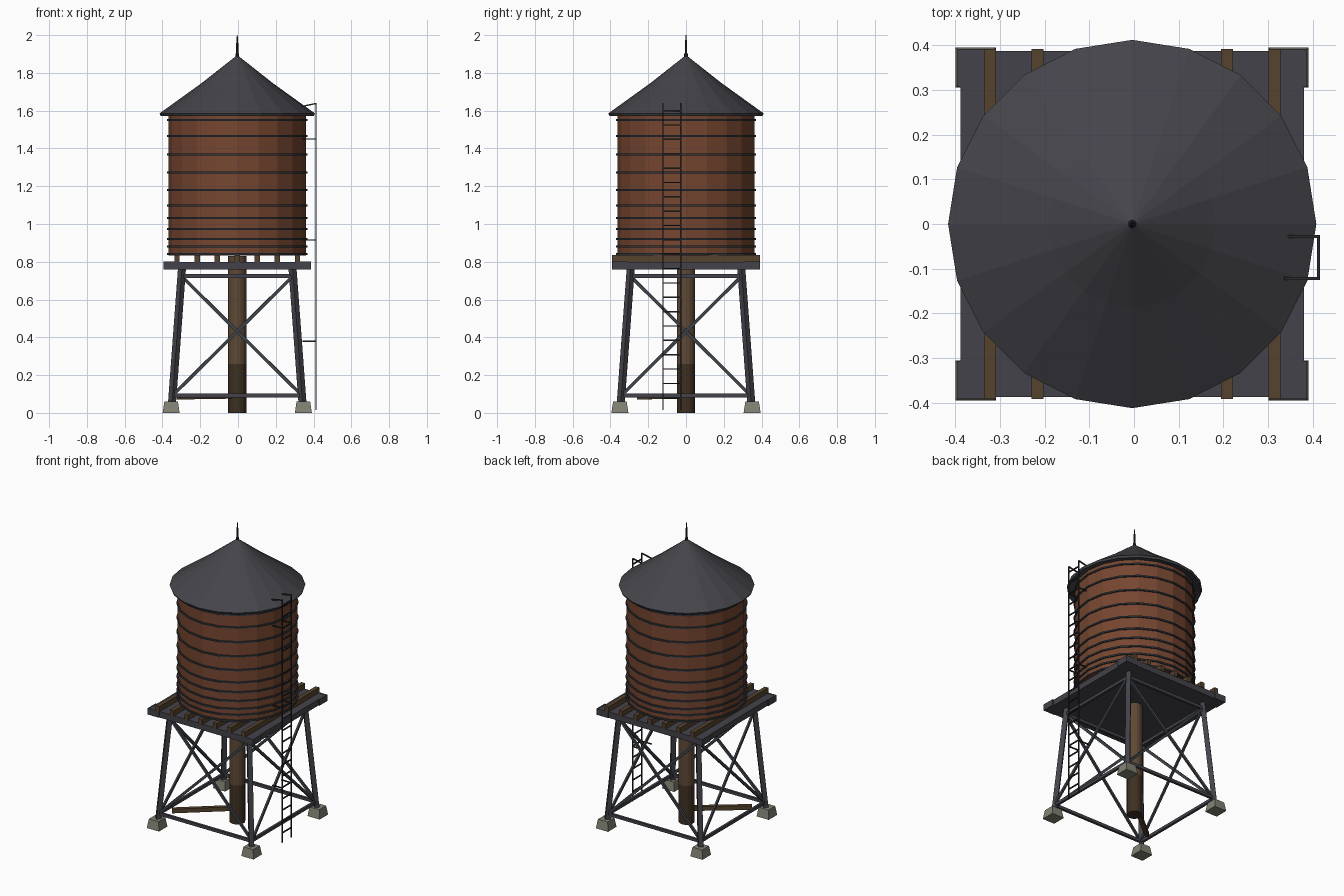
import bpy, bmesh, math
from mathutils import Vector, Matrix

cube = bpy.data.objects.get("Cube")
if cube:
    bpy.data.objects.remove(cube, do_unlink=True)

CENTRE_X = -0.004
SIDES = 20


def material(name, r, g, b):
    m = bpy.data.materials.new(name)
    m.use_nodes = True
    lin = [((c / 255 + 0.055) / 1.055) ** 2.4 for c in (r, g, b)] + [1]
    m.diffuse_color = lin
    m.node_tree.nodes["Principled BSDF"].inputs["Base Color"].default_value = lin
    return m


ROOF = material("roof grey", 69, 68, 74)
WOOD = material("tank wood", 118, 70, 48)
BAND = material("band steel", 50, 56, 63)
STEEL = material("frame steel", 68, 66, 74)
BRACE = material("brace steel", 62, 68, 74)
JOIST = material("joist wood", 86, 66, 46)
PIPE = material("pipe brown", 94, 73, 54)
PIPE_DARK = material("pipe stained brown", 62, 48, 34)
STONE = material("footing stone", 130, 130, 117)
IRON = material("ladder iron", 42, 42, 46)


def finish(name, bm, *mats):
    bmesh.ops.recalc_face_normals(bm, faces=bm.faces)
    mesh = bpy.data.meshes.new(name)
    bm.to_mesh(mesh)
    bm.free()
    for m in mats:
        mesh.materials.append(m)
    obj = bpy.data.objects.new(name, mesh)
    obj.location.x = CENTRE_X
    bpy.context.collection.objects.link(obj)
    return obj


def box(bm, centre, size):
    mat = Matrix.Translation(centre) @ Matrix.Diagonal((*size, 1))
    bmesh.ops.create_cube(bm, size=1, matrix=mat)


def beam(bm, a, b, w, h=None):
    """Square bar from a to b, kept upright where possible."""
    a, b = Vector(a), Vector(b)
    d = b - a
    rot = d.to_track_quat('Y', 'Z').to_matrix().to_4x4()
    size = Matrix.Diagonal((w, d.length, h or w, 1))
    bmesh.ops.create_cube(bm, size=1, matrix=Matrix.Translation((a + b) / 2) @ rot @ size)


def lathe(bm, profile, sides=SIDES):
    """Turn (radius, z) points into a capped solid."""
    rings = []
    for r, z in profile:
        rings.append([bm.verts.new((r * math.cos(i * math.tau / sides),
                                    r * math.sin(i * math.tau / sides), z))
                      for i in range(sides)])
    for lo, hi in zip(rings, rings[1:]):
        for i in range(sides):
            j = (i + 1) % sides
            bm.faces.new((lo[i], lo[j], hi[j], hi[i]))
    bm.faces.new(rings[0][::-1])
    bm.faces.new(rings[-1])


def turned(name, profile, mat, sides=SIDES):
    bm = bmesh.new()
    lathe(bm, profile, sides)
    return finish(name, bm, mat)


def four_sides(bm, build):
    """Build one side of the tower and repeat it around the centre."""
    for k in range(4):
        old = set(bm.verts)
        build()
        new = [v for v in bm.verts if v not in old]
        bmesh.ops.rotate(bm, verts=new, cent=(0, 0, 0),
                         matrix=Matrix.Rotation(k * math.pi / 2, 3, 'Z'))


def leg_at(z):
    return 0.293 + (0.76 - z) * 0.074


# Tank, hoops, roof and spire
turned("tank", [(0.363, 0.832), (0.363, 1.58)], WOOD)
bm = bmesh.new()
for z in (0.842, 0.88, 0.92, 0.973, 1.032, 1.097, 1.18, 1.272, 1.367, 1.465, 1.55):
    lathe(bm, [(0.36, z - 0.005), (0.371, z - 0.005), (0.371, z + 0.005), (0.36, z + 0.005)])
finish("tank_hoops", bm, BAND)
turned("roof", [(0.36, 1.585), (0.405, 1.572), (0.412, 1.585),
                (0.187, 1.747), (0.008, 1.888)], ROOF)
turned("spire", [(0.01, 1.875), (0.01, 1.9), (0.006, 1.905), (0.006, 1.95), (0.002, 2.0)], IRON, 8)

# Platform slab with corner brackets
bm = bmesh.new()
box(bm, (0, 0, 0.78), (0.768, 0.774, 0.04))
finish("platform", bm, STEEL)
bm = bmesh.new()
for sx in (-1, 1):
    for sy in (-1, 1):
        box(bm, (sx * 0.387, sy * 0.349, 0.781), (0.008, 0.084, 0.042))
        box(bm, (sx * 0.349, sy * 0.389, 0.781), (0.084, 0.006, 0.042))
finish("corner_brackets", bm, STEEL)

# Joists under the tank
bm = bmesh.new()
for i in range(-3, 4):
    box(bm, (i * 0.106, 0, 0.817), (0.027, 0.784, 0.036))
finish("joists", bm, JOIST)

# Legs and their tapered footings
bm = bmesh.new()
four_sides(bm, lambda: beam(bm, (-leg_at(0.04), -leg_at(0.04), 0.04),
                            (-leg_at(0.765), -leg_at(0.765), 0.765), 0.03))
finish("legs", bm, STEEL)
bm = bmesh.new()


def footing():
    mat = Matrix.Translation((0.35, 0.35, 0.03)) @ Matrix.Rotation(math.pi / 4, 4, 'Z')
    bmesh.ops.create_cone(bm, cap_ends=True, segments=4, radius1=0.045 * math.sqrt(2),
                          radius2=0.036 * math.sqrt(2), depth=0.06, matrix=mat)


four_sides(bm, footing)
finish("footings", bm, STONE)

# Horizontal struts and crossed braces on each side
LOW, HIGH = 0.092, 0.725
bm = bmesh.new()


def struts():
    for z in (LOW, HIGH):
        h = leg_at(z)
        beam(bm, (-h, -h, z), (h, -h, z), 0.016, 0.02)


four_sides(bm, struts)
finish("struts", bm, STEEL)
bm = bmesh.new()


def cross():
    a, b = leg_at(LOW), leg_at(HIGH)
    for s, off in ((-1, -0.005), (1, 0.005)):
        beam(bm, (s * a, -a + off, LOW), (-s * b, -b + off, HIGH), 0.012, 0.017)


four_sides(bm, cross)
finish("cross_braces", bm, BRACE)

# Central pipe, stained near the ground, and its low side timber
bm = bmesh.new()
lathe(bm, [(0.048, 0), (0.048, 0.26), (0.048, 0.83)], 16)
for f in bm.faces:
    f.material_index = 1 if f.calc_center_median().z < 0.26 else 0
finish("central_pipe", bm, PIPE, PIPE_DARK)
bm = bmesh.new()
beam(bm, (0, 0, 0.09), (-0.31, -0.25, 0.085), 0.025, 0.028)
finish("side_timber", bm, JOIST)

# Ladder with rungs, wall ties and top handrails
bm = bmesh.new()
LX, RAILS, T = 0.417, (-0.122, -0.028), 0.007
for y in RAILS:
    beam(bm, (LX, y, 0.015), (LX, y, 1.64), T)
    beam(bm, (LX, y, 1.638), (0.34, y, 1.622), T)
    for z in (0.38, 0.915, 1.45):
        beam(bm, (LX, y, z), (0.345, y, z), T)
for i in range(21):
    z = 0.08 + i * 0.076
    beam(bm, (LX, RAILS[0], z), (LX, RAILS[1], z), T)
finish("ladder", bm, IRON)
